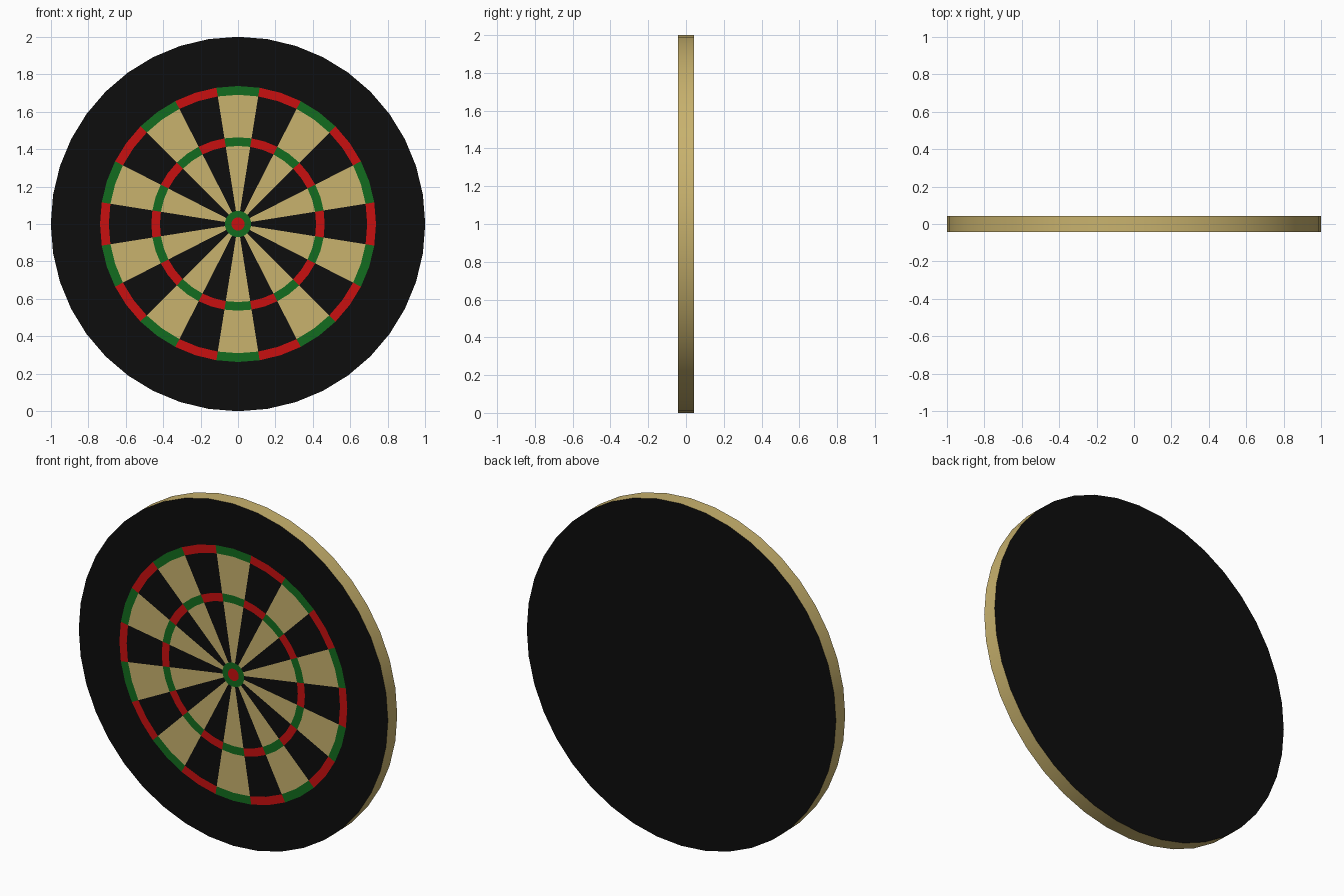
import bpy
import bmesh
from math import sin, cos, radians

if "Cube" in bpy.data.objects:
    bpy.data.objects.remove(bpy.data.objects["Cube"])

SEG = 40          # rim sides, two per sector
HALF = 0.043      # half thickness
STEP = 360 / SEG


def material(name, rgb):
    m = bpy.data.materials.new(name)
    m.diffuse_color = (*rgb, 1)
    m.use_nodes = True
    m.node_tree.nodes["Principled BSDF"].inputs["Base Color"].default_value = m.diffuse_color
    return m


BLACK = material("black", (0.004, 0.004, 0.004))
CREAM = material("cream", (0.58, 0.445, 0.155))
RED = material("red", (0.58, 0.005, 0.005))
GREEN = material("green", (0.006, 0.15, 0.013))


def point(r, i, y):
    a = radians(i * STEP)
    return (r * sin(a), y, 1 + r * cos(a))


def band(name, a, b, even, odd=None):
    """Ring between (radius, y) a and b, coloured by sector."""
    bm = bmesh.new()
    ra, rb = [[bm.verts.new(point(r, i, y)) for i in range(SEG)] for r, y in (a, b)]
    for i in range(SEG):
        j = (i + 1) % SEG
        f = bm.faces.new((ra[i], rb[i], rb[j], ra[j]))
        f.material_index = ((i + 1) // 2) % 2 if odd else 0
    return finish(name, bm, [even] + ([odd] if odd else []))


def disc(name, r, y, mat):
    bm = bmesh.new()
    vs = [bm.verts.new(point(r, i, y)) for i in range(SEG)]
    bm.faces.new(vs if y < 0 else vs[::-1])
    return finish(name, bm, [mat])


def finish(name, bm, mats):
    bm.normal_update()
    me = bpy.data.meshes.new(name)
    bm.to_mesh(me)
    bm.free()
    for m in mats:
        me.materials.append(m)
    ob = bpy.data.objects.new(name, me)
    bpy.context.collection.objects.link(ob)
    # front pieces face -y
    if all(abs(v.co.y + HALF) < 1e-6 for v in me.vertices) and me.polygons[0].normal.y > 0:
        me.flip_normals()
    return ob


# Front face, from the centre outwards
F = -HALF
disc("inner_bull", 0.035, F, RED)
band("outer_bull", (0.035, F), (0.07, F), GREEN)
band("inner_wedges", (0.07, F), (0.417, F), CREAM, BLACK)
band("treble_ring", (0.417, F), (0.463, F), GREEN, RED)
band("outer_wedges", (0.463, F), (0.69, F), CREAM, BLACK)
band("double_ring", (0.69, F), (0.737, F), GREEN, RED)
band("number_border", (0.737, F), (1.0, F), BLACK)

# Back face
back = disc("back_face", 1.0, HALF, BLACK)
if back.data.polygons[0].normal.y < 0:
    back.data.flip_normals()

# Edge of the board, smooth shaded
rim = band("rim", (1.0, F), (1.0, HALF), CREAM)
p = rim.data.polygons[0]
if p.normal.x * p.center.x + p.normal.z * (p.center.z - 1) < 0:
    rim.data.flip_normals()
for p in rim.data.polygons:
    p.use_smooth = True
